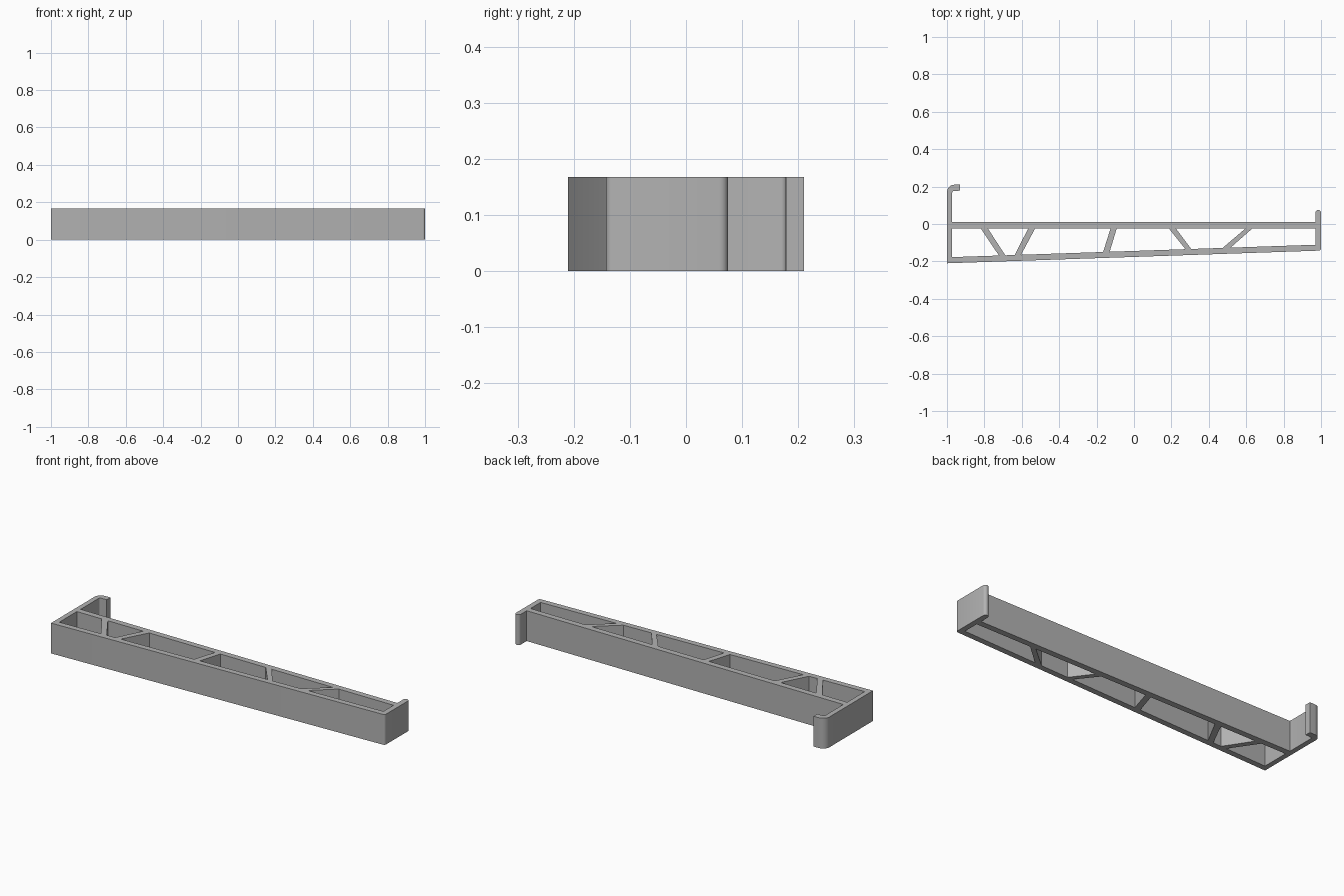
import bpy
from math import cos, sin, radians

HEIGHT = 0.168
BACK_OUT, BACK_IN = 0.01, -0.023      # straight rear wall
LEFT_IN, RIGHT_IN = -0.972, 0.97      # inner faces of the end walls

if "Cube" in bpy.data.objects:
    bpy.data.objects.remove(bpy.data.objects["Cube"], do_unlink=True)

grey = bpy.data.materials.new("light_grey")
grey.use_nodes = True
colour = (0.45, 0.45, 0.45, 1)
grey.diffuse_color = colour
grey.node_tree.nodes["Principled BSDF"].inputs["Base Color"].default_value = colour


def front_out(x):
    return -0.176 + 0.034 * x


def front_in(x):
    return front_out(x) + 0.032


def arc(cx, cy, r, start, end, n=8):
    angles = [radians(start + (end - start) * i / n) for i in range(n + 1)]
    return [(cx + r * cos(a), cy + r * sin(a)) for a in angles]


# Outline: sloped front, rounded right tab, rear wall, hooked left end
outline = [(-1, front_out(-1))]
outline += arc(0.988, front_out(0.988) + 0.012, 0.012, -88, 0, 4)
outline += arc(0.985, 0.06, 0.015, 0, 180, 10)
outline += [(RIGHT_IN, BACK_OUT), (LEFT_IN, BACK_OUT)]
outline += arc(-0.962, 0.167, 0.01, 180, 90, 4)
outline += [(-0.93, 0.178), (-0.93, 0.21)]
outline += arc(-0.96, 0.17, 0.04, 90, 180)

# Struts: left and right x at the rear wall, then at the front wall
struts = [(-0.82, -0.782, -0.722, -0.688),
          (-0.565, -0.528, -0.638, -0.604),
          (-0.125, -0.092, -0.165, -0.13),
          (0.186, 0.223, 0.275, 0.306),
          (0.597, 0.634, 0.474, 0.516)]

# Open cells lie between neighbouring struts and the end walls
edges = ([(LEFT_IN, LEFT_IN)]
         + [e for a, b, c, d in struts for e in ((a, c), (b, d))]
         + [(RIGHT_IN, RIGHT_IN)])
cells = []
for (back_l, front_l), (back_r, front_r) in zip(edges[::2], edges[1::2]):
    cells.append([(back_l, BACK_IN), (back_r, BACK_IN),
                  (front_r, front_in(front_r)), (front_l, front_in(front_l))])

# Filled profile with holes, extruded to full height
curve = bpy.data.curves.new("bracket_profile", "CURVE")
curve.dimensions = "2D"
curve.fill_mode = "BOTH"
curve.extrude = HEIGHT / 2
for loop in [outline] + cells:
    spline = curve.splines.new("POLY")
    spline.points.add(len(loop) - 1)
    for point, (x, y) in zip(spline.points, loop):
        point.co = (x, y, 0, 1)
    spline.use_cyclic_u = True
curve.materials.append(grey)

bracket = bpy.data.objects.new("braced_bracket", curve)
bracket.location.z = HEIGHT / 2
bpy.context.collection.objects.link(bracket)
bpy.ops.object.select_all(action="DESELECT")
bracket.select_set(True)
bpy.context.view_layer.objects.active = bracket
bpy.ops.object.convert(target="MESH")

# Weld the caps to the walls and make the shell consistent
bpy.ops.object.mode_set(mode="EDIT")
bpy.ops.mesh.select_all(action="SELECT")
bpy.ops.mesh.remove_doubles(threshold=0.0001)
bpy.ops.mesh.normals_make_consistent(inside=False)
bpy.ops.object.mode_set(mode="OBJECT")
bpy.ops.object.shade_smooth_by_angle(angle=radians(30))
